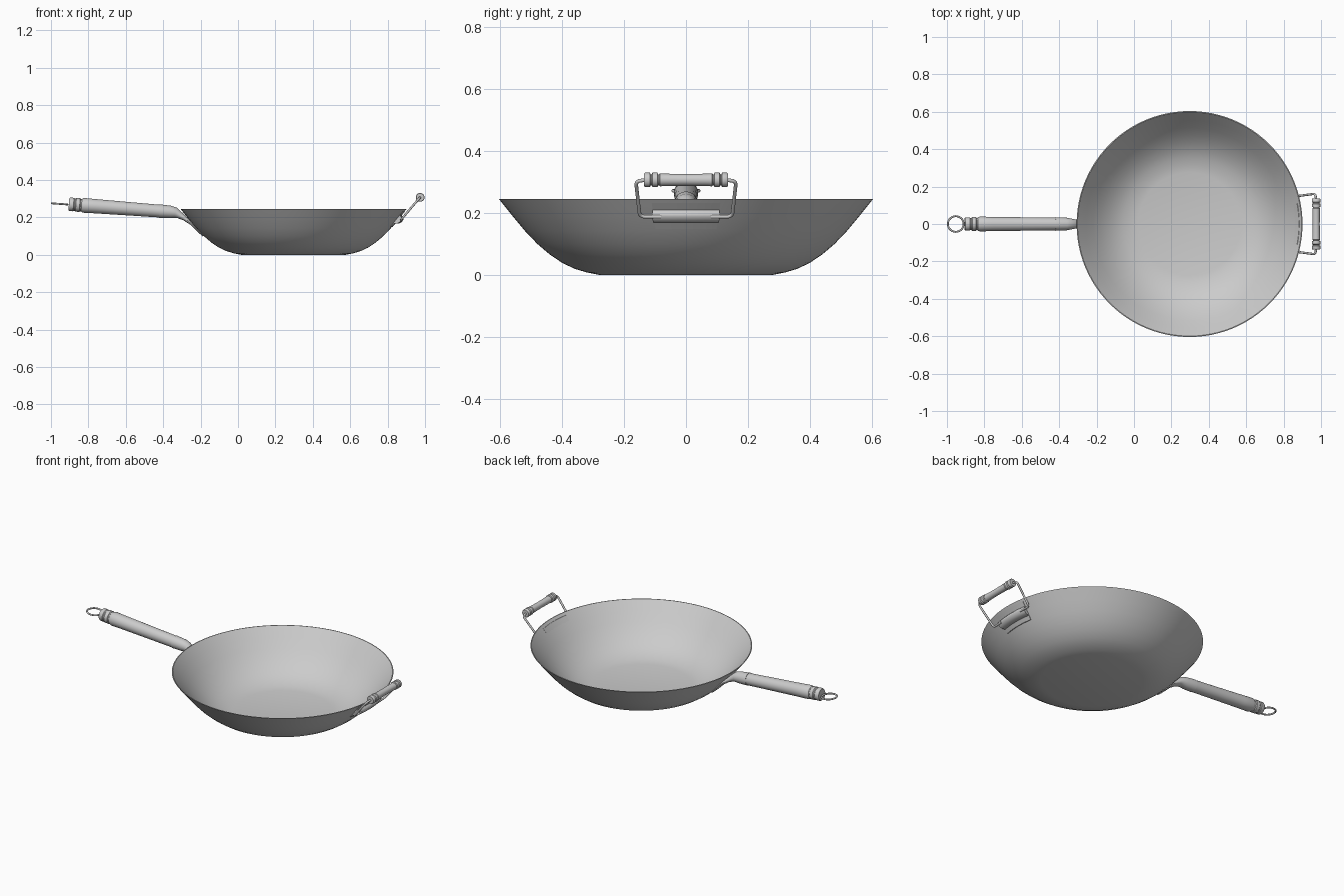
import bpy, bmesh, math
from mathutils import Vector

cube = bpy.data.objects.get("Cube")
if cube:
    bpy.data.objects.remove(cube)

steel = bpy.data.materials.new("grey steel")
steel.use_nodes = True
GREY = (0.6, 0.6, 0.6, 1)
steel.diffuse_color = GREY
steel.node_tree.nodes["Principled BSDF"].inputs["Base Color"].default_value = GREY

BOWL_X = 0.297


def finish(obj, angle=35):
    obj.data.materials.append(steel)
    bpy.ops.object.select_all(action='DESELECT')
    obj.select_set(True)
    bpy.context.view_layer.objects.active = obj
    bpy.ops.object.shade_smooth_by_angle(angle=math.radians(angle))
    return obj


def mesh_object(name, bm, angle=35):
    bmesh.ops.remove_doubles(bm, verts=bm.verts, dist=1e-5)
    bmesh.ops.recalc_face_normals(bm, faces=bm.faces)
    mesh = bpy.data.meshes.new(name)
    bm.to_mesh(mesh)
    bm.free()
    obj = bpy.data.objects.new(name, mesh)
    bpy.context.collection.objects.link(obj)
    return finish(obj, angle)


def lathe(name, profile, steps, angle=35):
    """Spin (radius, height) points around local z."""
    bm = bmesh.new()
    verts = [bm.verts.new((r, 0, z)) for r, z in profile]
    edges = [bm.edges.new(pair) for pair in zip(verts, verts[1:])]
    bmesh.ops.spin(bm, geom=verts + edges, axis=(0, 0, 1), cent=(0, 0, 0),
                   steps=steps, angle=math.tau)
    return mesh_object(name, bm, angle)


def aim(obj, start, direction):
    obj.location = start
    obj.rotation_euler = Vector(direction).to_track_quat('Z', 'Y').to_euler()


def sweep(name, sections, sides=20):
    """Skin ellipses given as (x, z, half width, half thickness, tilt)."""
    bm = bmesh.new()
    rings = []
    for x, z, w, t, tilt in sections:
        ring = []
        for i in range(sides):
            a = math.tau * i / sides
            h = t * math.sin(a)
            ring.append(bm.verts.new((x + h * math.sin(tilt), w * math.cos(a),
                                      z + h * math.cos(tilt))))
        rings.append(ring)
    for a, b in zip(rings, rings[1:]):
        for i in range(sides):
            j = (i + 1) % sides
            bm.faces.new((a[i], a[j], b[j], b[i]))
    bm.faces.new(rings[0])
    bm.faces.new(rings[-1])
    return mesh_object(name, bm)


def wire(name, points, radius, cyclic=False):
    curve = bpy.data.curves.new(name, 'CURVE')
    curve.dimensions = '3D'
    curve.bevel_depth = radius
    curve.bevel_resolution = 3
    curve.use_fill_caps = True
    spline = curve.splines.new('POLY')
    spline.points.add(len(points) - 1)
    for p, co in zip(spline.points, points):
        p.co = (*co, 1)
    spline.use_cyclic_u = cyclic
    obj = bpy.data.objects.new(name, curve)
    bpy.context.collection.objects.link(obj)
    bpy.ops.object.select_all(action='DESELECT')
    obj.select_set(True)
    bpy.context.view_layer.objects.active = obj
    bpy.ops.object.convert(target='MESH')
    return finish(bpy.context.object, 50)


def rounded(points, r):
    """Replace inner corners of a path with short arcs."""
    pts = [Vector(p) for p in points]
    out = [pts[0]]
    for a, b, c in zip(pts, pts[1:], pts[2:]):
        p, q = b + (a - b).normalized() * r, b + (c - b).normalized() * r
        for i in range(6):
            t = i / 5
            out.append(p * (1 - t) ** 2 + b * 2 * t * (1 - t) + q * t * t)
    return out + [pts[-1]]


# Bowl: thin spun shell with a flat base
outer = [(0.28, 0), (0.32, 0.008), (0.36, 0.02), (0.40, 0.039), (0.44, 0.066),
         (0.48, 0.1), (0.52, 0.142), (0.56, 0.19), (0.604, 0.245)]
inner = [(r - 0.005, z + 0.004) for r, z in outer[:-1]] + [(0.599, 0.246)]
bowl = lathe("bowl", [(0, 0)] + outer + inner[::-1] + [(0, 0.004)], 96, 12)
bowl.location.x = BOWL_X

# Long handle: turned grip with grooved end
AXIS = Vector((-0.54, 0, 0.041)).normalized()
GRIP_START = Vector((-0.36, 0, 0.229))
grip = lathe("long_handle_grip", [
    (0, 0), (0.029, 0), (0.032, 0.006), (0.034, 0.06), (0.0355, 0.2),
    (0.038, 0.4), (0.0395, 0.465), (0.037, 0.474), (0.033, 0.478),
    (0.033, 0.484), (0.037, 0.488), (0.037, 0.508), (0.033, 0.512),
    (0.033, 0.517), (0.036, 0.521), (0.036, 0.54), (0.032, 0.546), (0, 0.546)], 32)
aim(grip, GRIP_START, AXIS)

# Ferrule: round socket flattening into a tongue along the bowl
sweep("long_handle_ferrule", [
    (-0.42, 0.2335, 0.0362, 0.0362, 0.07), (-0.36, 0.229, 0.0335, 0.033, 0.07),
    (-0.335, 0.225, 0.029, 0.028, 0.25), (-0.315, 0.214, 0.025, 0.02, 0.5),
    (-0.285, 0.195, 0.024, 0.013, 0.65), (-0.25, 0.167, 0.03, 0.008, 0.78),
    (-0.215, 0.13, 0.032, 0.006, 0.8), (-0.185, 0.1, 0.024, 0.004, 0.75)])

# Hanging ring and its stem
RING = Vector((-0.953, 0, 0.272))
wire("hanging_ring", [RING + AXIS * 0.042 * math.cos(a) + Vector((0, 0.042 * math.sin(a), 0))
                      for a in (math.tau * i / 40 for i in range(40))], 0.005, True)

# Helper handle: turned bar across the raised end of a wire bail
BAR = Vector((0.974, 0, 0.307))
half = [(0.019, 0), (0.02, 0.07), (0.021, 0.084), (0.018, 0.087), (0.018, 0.09),
        (0.0235, 0.092), (0.0235, 0.108), (0.018, 0.111), (0.018, 0.114),
        (0.0235, 0.117), (0.0235, 0.131), (0.021, 0.135), (0, 0.135)]
bar = lathe("helper_handle_bar", [(r, -z) for r, z in half[:0:-1]] + half, 28)
aim(bar, BAR, (0, 1, 0))

FOOT = Vector((0.876, 0, 0.188))
bail = [FOOT + Vector((0, 0.08, 0)), FOOT + Vector((-0.004, 0.149, 0)),
        BAR + Vector((-0.004, 0.162, -0.004)), BAR + Vector((0, 0.125, 0))]
bail += [Vector((p.x, -p.y, p.z)) for p in reversed(bail)]
wire("helper_handle_bail", rounded(bail, 0.018), 0.006)

# Bracket: curved plate on the bowl with a raised channel around the bail
wall = [(0.529, 0.148), (0.545, 0.167), (0.566, 0.168), (0.578, 0.175), (0.588, 0.188),
        (0.588, 0.198), (0.582, 0.206), (0.578, 0.21), (0.597, 0.232)]
back = [(0.585, 0.232), (0.52, 0.148)]
bm = bmesh.new()
loops = []
for i in range(13):
    t = math.radians(-10.7 + 21.4 * i / 12)
    loops.append([bm.verts.new((r * math.cos(t), r * math.sin(t), z))
                  for r, z in wall + back])
for a, b in zip(loops, loops[1:]):
    for i in range(len(a)):
        j = (i + 1) % len(a)
        bm.faces.new((a[i], a[j], b[j], b[i]))
bm.faces.new(loops[0])
bm.faces.new(loops[-1])
bracket = mesh_object("helper_handle_bracket", bm, 40)
bracket.location.x = BOWL_X
